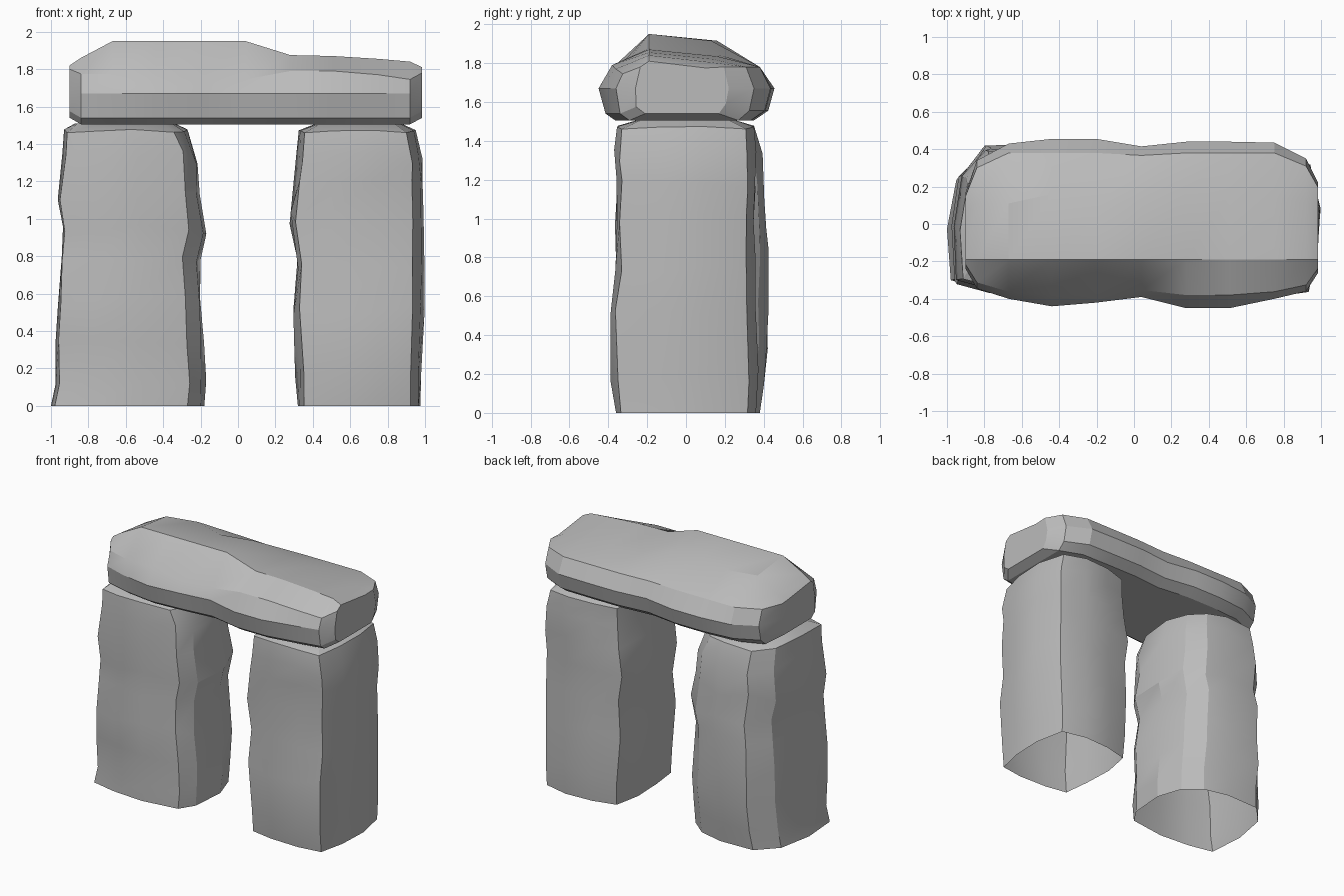
import bpy, bmesh, math, random
from mathutils import Vector

random.seed(4)
cube = bpy.data.objects.get("Cube")
if cube:
    bpy.data.objects.remove(cube, do_unlink=True)

stone = bpy.data.materials.new("grey_stone")
stone.use_nodes = True
grey = (0.5, 0.5, 0.5, 1)
stone.diffuse_color = grey
stone.node_tree.nodes["Principled BSDF"].inputs["Base Color"].default_value = grey


def loft(name, rings, cap_start, cap_end):
    """Skin a list of equal-length point rings into one stone."""
    bm = bmesh.new()
    loops = [[bm.verts.new(p) for p in ring] for ring in rings]
    n = len(loops[0])
    for a, b in zip(loops, loops[1:]):
        for i in range(n):
            j = (i + 1) % n
            bm.faces.new((a[i], a[j], b[j], b[i]))
    if cap_start:
        bm.faces.new(loops[0][::-1])
    if cap_end:
        bm.faces.new(loops[-1])
    bmesh.ops.recalc_face_normals(bm, faces=bm.faces)
    mesh = bpy.data.meshes.new(name)
    bm.to_mesh(mesh)
    bm.free()
    mesh.materials.append(stone)
    obj = bpy.data.objects.new(name, mesh)
    bpy.context.collection.objects.link(obj)
    bpy.ops.object.select_all(action="DESELECT")
    obj.select_set(True)
    bpy.context.view_layer.objects.active = obj
    bpy.ops.object.shade_smooth_by_angle(angle=math.radians(22))
    return obj


def pillar(name, section, levels):
    """Levels hold height, x limits and y limits; the base is left open."""
    rings = []
    for k, (z, x0, x1, y0, y1) in enumerate(levels):
        rough = 0.012 if 0 < k < len(levels) - 2 else 0
        ring = []
        for u, v in section:
            p = Vector(((x0 + x1) / 2 + u * (x1 - x0) / 2,
                        (y0 + y1) / 2 + v * (y1 - y0) / 2, z))
            inward = random.uniform(0, rough) * 1.5
            p.x -= u * inward
            p.y -= v * inward
            p.z += random.uniform(-3, 3) * rough
            ring.append(p)
        rings.append(ring)
    # domed top edge: corners sit lower than the middles of the sides
    for p, (u, v) in zip(rings[-2], section):
        p.z -= 0.025 * abs(u * v)
    return loft(name, rings, False, True)


# Right pillar: wide, with a rounded inner back corner
right_section = [(-0.95, -0.84), (-0.5, -0.95), (0.1, -1), (0.78, -0.9),
                 (0.95, -0.6), (1, 0.1), (0.85, 0.6), (0.55, 0.88),
                 (0.1, 1), (-0.55, 0.98), (-0.88, 0.6), (-1, -0.1)]
pillar("right_pillar", right_section, [
    (0, -1.0, -0.18, -0.36, 0.38),
    (0.15, -0.99, -0.16, -0.37, 0.41),
    (0.35, -0.98, -0.17, -0.37, 0.43),
    (0.55, -0.97, -0.185, -0.39, 0.43),
    (0.8, -0.96, -0.2, -0.365, 0.43),
    (0.94, -0.95, -0.165, -0.37, 0.43),
    (1.13, -0.98, -0.19, -0.37, 0.42),
    (1.33, -0.955, -0.2, -0.37, 0.41),
    (1.48, -0.93, -0.27, -0.35, 0.35),
    (1.51, -0.87, -0.34, -0.24, 0.24)])

# Left pillar: squarer, with crisp corners
left_section = [(-0.9, -0.9), (-0.4, -0.98), (0.3, -1), (0.84, -0.93),
                (0.97, -0.4), (1, 0.25), (0.86, 0.88), (0.3, 1),
                (-0.35, 0.97), (-0.88, 0.85), (-1, 0.3), (-0.97, -0.35)]
pillar("left_pillar", left_section, [
    (0, 0.32, 0.975, -0.36, 0.36),
    (0.19, 0.305, 0.99, -0.39, 0.38),
    (0.5, 0.28, 1.0, -0.4, 0.37),
    (0.75, 0.3, 1.0, -0.37, 0.365),
    (1.0, 0.27, 0.995, -0.37, 0.365),
    (1.18, 0.29, 1.0, -0.37, 0.37),
    (1.32, 0.305, 0.99, -0.37, 0.365),
    (1.48, 0.325, 0.95, -0.355, 0.35),
    (1.51, 0.42, 0.87, -0.24, 0.24)])


# Lintel: slabs listed as x, ridge height, shoulder height,
# front and back belt depth, back ridge depth
def slab(x, top, shoulder, front, back, ridge, under=1.505):
    f, b = front / 0.42, back / 0.43
    belt = 1.67
    return [Vector((x, y, z)) for y, z in (
        (-0.34 * f, under), (-0.04 - 0.36 * f * 0.97, under + 0.035),
        (-front, belt), (-0.38 * min(f, 1), shoulder),
        (-0.19, top), (ridge, top - 0.035), (0.38 * min(b, 1), 1.78),
        (back, belt), (0.4 * b, under + 0.05), (0.33 * b, under))]


slabs = [
    (-0.9, 1.82, 1.8, 0.24, 0.17, 0.08, 1.54),
    (-0.84, 1.86, 1.775, 0.345, 0.34, 0.11),
    (-0.67, 1.95, 1.775, 0.4, 0.43, 0.11),
    (-0.44, 1.95, 1.775, 0.44, 0.455, 0.16),
    (-0.2, 1.95, 1.745, 0.42, 0.455, 0.08),
    (0.04, 1.95, 1.745, 0.39, 0.415, 0.13),
    (0.28, 1.875, 1.79, 0.45, 0.44, 0.18),
    (0.51, 1.87, 1.79, 0.45, 0.44, 0.16),
    (0.75, 1.855, 1.77, 0.4, 0.435, 0.14),
    (0.92, 1.84, 1.745, 0.36, 0.35, 0.12),
    (0.985, 1.81, 1.78, 0.26, 0.22, 0.1, 1.54)]
loft("lintel", [slab(*s) for s in slabs], True, True)
